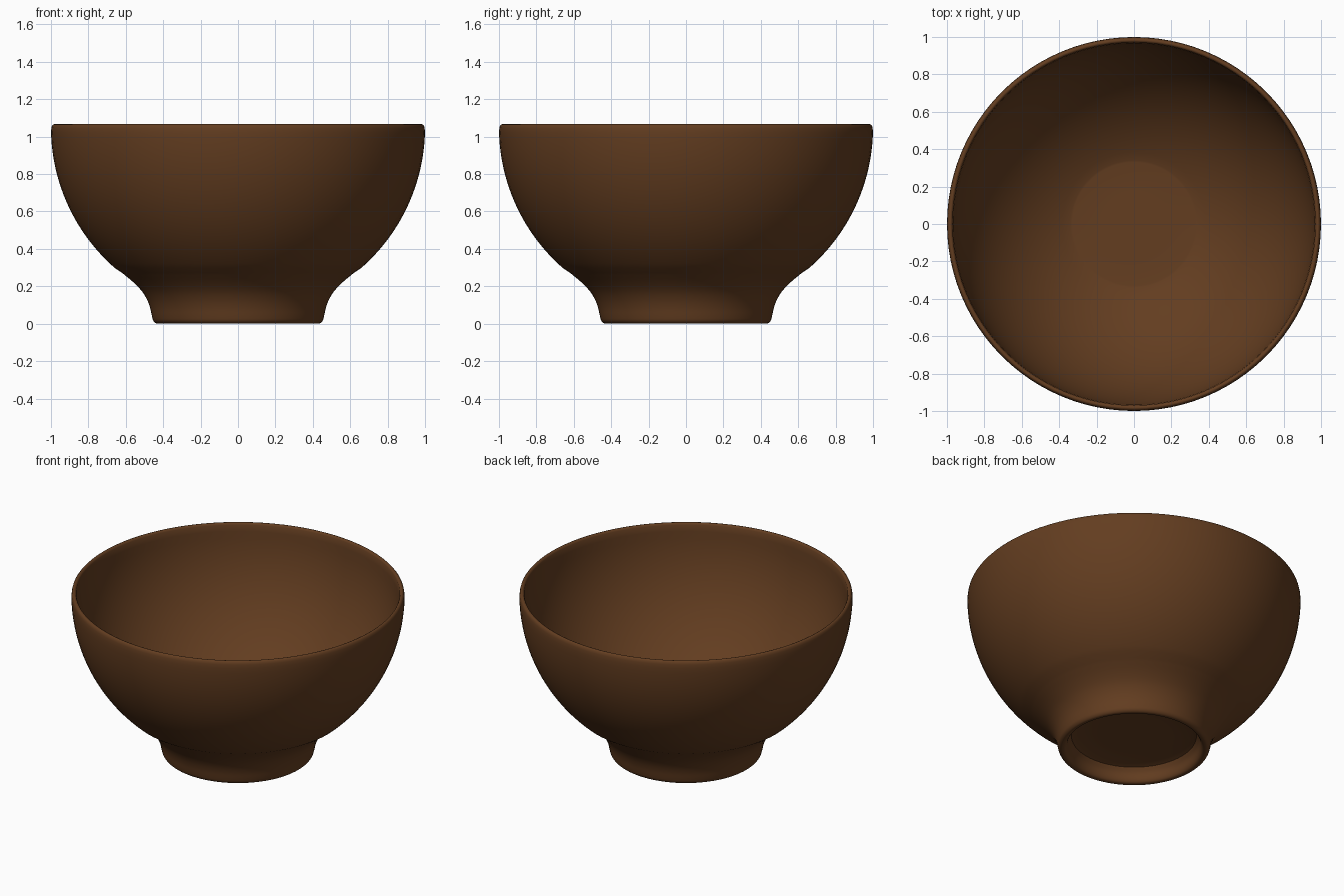
import bpy, bmesh, math
from mathutils import Vector

if "Cube" in bpy.data.objects:
    bpy.data.objects.remove(bpy.data.objects["Cube"])

def smooth_path(pts, steps=4):
    """Catmull-Rom sampling of a short profile."""
    p = [Vector(q) for q in pts]
    p = [2 * p[0] - p[1]] + p + [2 * p[-1] - p[-2]]
    out = []
    for i in range(1, len(p) - 2):
        a, b, c, d = p[i - 1:i + 3]
        for s in range(steps):
            t = s / steps
            out.append(0.5 * (2 * b + (c - a) * t + (2 * a - 5 * b + 4 * c - d) * t * t
                              + (3 * b - a - 3 * c + d) * t ** 3))
    return out + [p[-2]]

def arc(radius, cz, r0, r1, n=24):
    """Spherical wall between two radii, below the centre height cz."""
    a0, a1 = math.asin(r0 / radius), math.asin(r1 / radius)
    return [(radius * math.sin(a0 + (a1 - a0) * i / n),
             cz - radius * math.cos(a0 + (a1 - a0) * i / n)) for i in range(n + 1)]

def lathe(name, profile, mat, sides=96):
    bm = bmesh.new()
    rings = []
    for r, z in profile:
        if r < 1e-5:
            rings.append([bm.verts.new((0, 0, z))] * sides)
        else:
            rings.append([bm.verts.new((r * math.cos(2 * math.pi * k / sides),
                                        r * math.sin(2 * math.pi * k / sides), z))
                          for k in range(sides)])
    for a, b in zip(rings, rings[1:]):
        for k in range(sides):
            n = (k + 1) % sides
            bm.faces.new(list(dict.fromkeys((a[k], a[n], b[n], b[k]))))
    bmesh.ops.recalc_face_normals(bm, faces=bm.faces)
    me = bpy.data.meshes.new(name)
    bm.to_mesh(me)
    bm.free()
    ob = bpy.data.objects.new(name, me)
    bpy.context.collection.objects.link(ob)
    me.materials.append(mat)
    bpy.context.view_layer.objects.active = ob
    ob.select_set(True)
    bpy.ops.object.shade_smooth_by_angle(angle=math.radians(40))
    return ob

brown = bpy.data.materials.new("dark brown wood")
brown.diffuse_color = (0.125, 0.047, 0.0145, 1)
brown.use_nodes = True
brown.node_tree.nodes["Principled BSDF"].inputs["Base Color"].default_value = brown.diffuse_color

# Recessed underside and rounded foot ring
underside = [(0, 0.10), (0.20, 0.10), (0.34, 0.10)]
foot = smooth_path([(0.375, 0.09), (0.392, 0.06), (0.402, 0.025), (0.412, 0.008),
                    (0.425, 0.002), (0.44, 0.003), (0.453, 0.016), (0.46, 0.04),
                    (0.47, 0.085), (0.487, 0.13), (0.515, 0.175), (0.56, 0.222),
                    (0.62, 0.272)])
# Outer wall, rounded lip, then the hollow inside
outer = arc(1.0, 1.05, 0.66, 0.9996)
lip = [(0.998, 1.045), (0.995, 1.058), (0.989, 1.065), (0.982, 1.067),
       (0.975, 1.064), (0.970, 1.055)]
inner = arc(0.967, 1.045, 0.34, 0.9665)[::-1]
floor = [(0.33, 0.138), (0.18, 0.137), (0, 0.137)]

lathe("bowl", underside + foot + outer + lip + inner + floor, brown)
